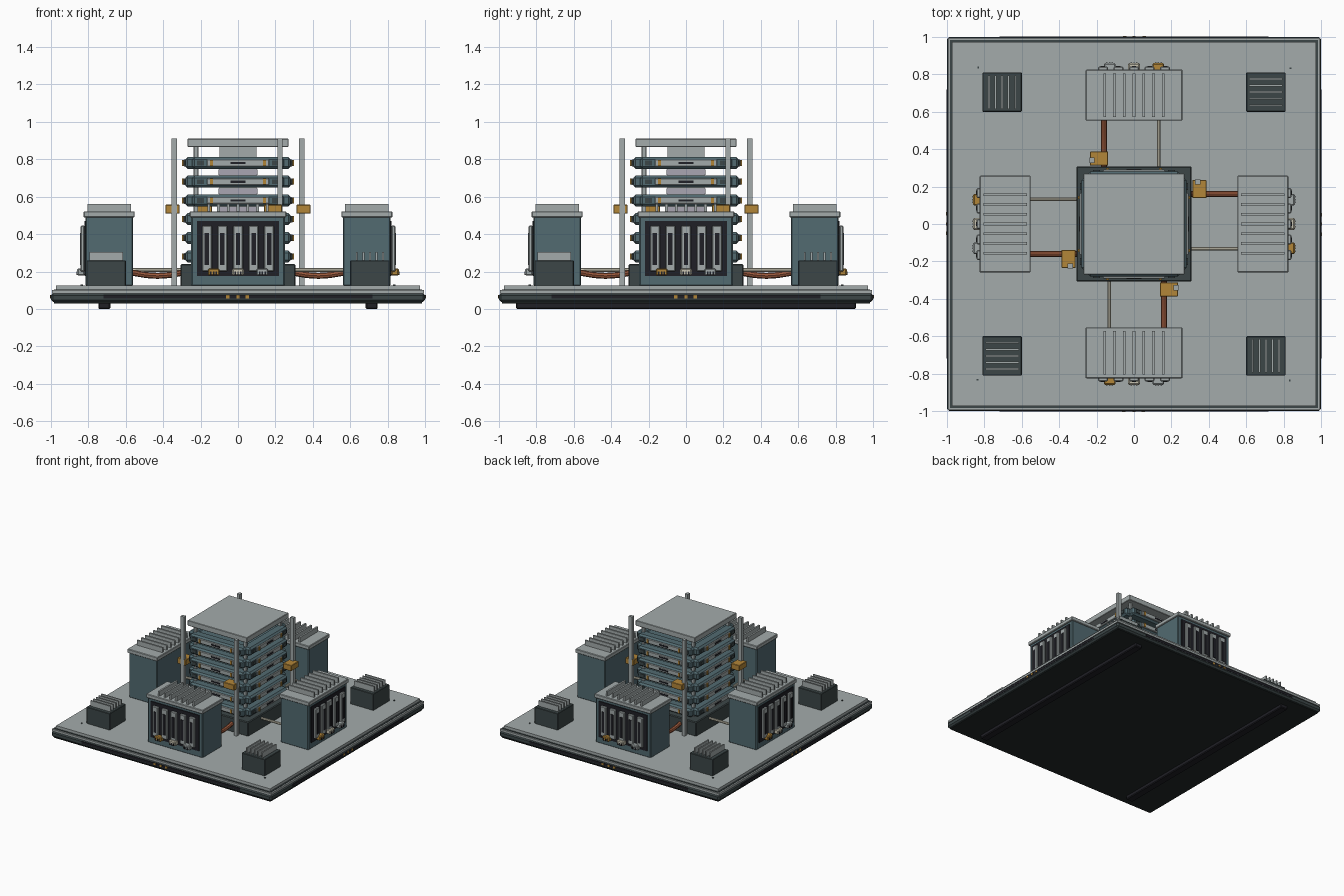
import bpy, bmesh, math
from mathutils import Matrix, Vector

if "Cube" in bpy.data.objects:
    bpy.data.objects.remove(bpy.data.objects["Cube"])

COLOURS = {
    "light_grey": (0.37, 0.41, 0.41), "teal": (0.085, 0.145, 0.165),
    "dark_slate": (0.045, 0.062, 0.064), "underside": (0.016, 0.022, 0.022),
    "black": (0.014, 0.014, 0.019), "copper": (0.33, 0.10, 0.045),
    "gold": (0.45, 0.24, 0.04), "cream": (0.58, 0.55, 0.44),
    "pale_lilac": (0.40, 0.38, 0.45),
}
MATS = {}
for name, rgb in COLOURS.items():
    MATS[name] = bpy.data.materials.new(name)
    MATS[name].diffuse_color = (*rgb, 1)


class Part:
    """Collects boxes into one object; turns=4 repeats them on all four sides."""

    def __init__(self, name, mat, turns=4):
        self.name, self.mat, self.turns = name, mat, turns
        self.bm = bmesh.new()

    def box(self, x0, x1, y0, y1, z0, z1, bevel=0.0):
        for k in range(self.turns):
            m = (Matrix.Rotation(k * math.pi / 2, 4, 'Z')
                 @ Matrix.Translation(((x0 + x1) / 2, (y0 + y1) / 2, (z0 + z1) / 2))
                 @ Matrix.Diagonal((x1 - x0, y1 - y0, z1 - z0, 1)))
            vs = bmesh.ops.create_cube(self.bm, size=1, matrix=m)["verts"]
            if bevel:
                es = list({e for v in vs for e in v.link_edges})
                bmesh.ops.bevel(self.bm, geom=es, offset=bevel, segments=1,
                                affect='EDGES', profile=0.5)
        return self

    def square(self, h, z0, z1, bevel=0.0):
        return self.box(-h, h, -h, h, z0, z1, bevel)

    def done(self):
        me = bpy.data.meshes.new(self.name)
        self.bm.to_mesh(me)
        self.bm.free()
        me.materials.append(MATS[self.mat])
        ob = bpy.data.objects.new(self.name, me)
        bpy.context.collection.objects.link(ob)


def tube(name, pts, radius, mat):
    """Round pipe along a path, repeated on the four sides."""
    cu = bpy.data.curves.new(name, 'CURVE')
    cu.dimensions, cu.bevel_depth, cu.bevel_resolution = '3D', radius, 2
    cu.use_fill_caps = True
    for k in range(4):
        r = Matrix.Rotation(k * math.pi / 2, 3, 'Z')
        sp = cu.splines.new('POLY')
        sp.points.add(len(pts) - 1)
        for p, co in zip(sp.points, pts):
            p.co = (*(r @ Vector(co)), 1)
    cu.materials.append(MATS[mat])
    bpy.context.collection.objects.link(bpy.data.objects.new(name, cu))


# Base plate, rim and runners
Part("base_tray", "dark_slate", 1).square(1.0, 0.036, 0.085, 0.012).done()
Part("base_bottom", "underside", 1).square(0.985, 0.028, 0.04).done()
Part("base_rim", "light_grey", 1).square(0.995, 0.083, 0.1).done()
Part("rim_seam", "dark_slate", 1).square(0.983, 0.095, 0.103).done()
Part("deck", "light_grey", 1).square(0.972, 0.1, 0.125).done()
runners = Part("runner", "black", 1)
for s in (-1, 1):
    runners.box(s * 0.715 - 0.032, s * 0.715 + 0.032, -0.91, 0.91, 0, 0.034, 0.006)
runners.done()
Part("edge_slot", "black").box(-0.72, 0.72, -1.002, -0.99, 0.055, 0.075).done()
lamps = Part("edge_lamp", "gold")
for x in (-0.055, 0, 0.05):
    lamps.box(x - 0.009, x + 0.009, -1.004, -0.99, 0.057, 0.074)
lamps.done()

# Central tower: foot, column, corner posts and cap
Part("tower_foot", "dark_slate", 1).square(0.308, 0.12, 0.24, 0.006).done()
Part("tower_column", "light_grey", 1).square(0.1, 0.23, 0.87).done()
sleeves = Part("column_sleeve", "pale_lilac", 1)
for i in range(5):
    sleeves.square(0.103, 0.315 + i * 0.1, 0.345 + i * 0.1)
sleeves.done()
Part("tower_post", "light_grey").box(0.215, 0.235, -0.235, -0.215, 0.23, 0.87).done()
Part("tower_cap", "light_grey", 1).square(0.27, 0.866, 0.91, 0.003).done()

# Stacked tower tiers with a face unit on each side
core = Part("tier_core", "teal", 1)
units = Part("tier_unit", "teal")
plates = Part("tier_faceplate", "light_grey")
slots = Part("tier_slot", "black")
clips = Part("tier_clip", "gold")
ends = Part("tier_end_block", "dark_slate")
for i in range(6):
    z = 0.28 + i * 0.1
    core.square(0.235, z - 0.025, z + 0.025)
    units.box(-0.245, 0.245, -0.282, -0.2, z - 0.032, z + 0.032, 0.013)
    plates.box(-0.165, 0.165, -0.292, -0.27, z - 0.018, z + 0.018, 0.003)
    slots.box(-0.04, 0.04, -0.295, -0.28, z - 0.006, z + 0.006)
    for s in (-1, 1):
        clips.box(s * 0.142 - 0.007, s * 0.142 + 0.007, -0.299, -0.28, z - 0.016, z + 0.016)
        ends.box(s * 0.2 - 0.018, s * 0.2 + 0.018, -0.288, -0.27, z - 0.013, z + 0.013)
for p in (core, units, plates, slots, clips, ends):
    p.done()

# Side modules: body, lid, cooling fins
Part("module_body", "teal").box(-0.25, 0.25, -0.815, -0.562, 0.122, 0.495, 0.006).done()
Part("module_lid", "light_grey").box(-0.258, 0.258, -0.826, -0.553, 0.49, 0.522, 0.004).done()
fins = Part("module_fin", "light_grey")
for i in range(7):
    x = (i - 3) * 0.052
    fins.box(x - 0.007, x + 0.007, -0.805, -0.572, 0.52, 0.562)
fins.done()

# Module fronts: dark panel, five cartridges, three connectors
Part("module_panel", "black").box(-0.22, 0.22, -0.822, -0.81, 0.175, 0.47).done()
carts = Part("cartridge", "light_grey")
cslots = Part("cartridge_slot", "black")
for i in range(5):
    x = (i - 2) * 0.083
    carts.box(x - 0.026, x + 0.026, -0.842, -0.82, 0.2, 0.445, 0.005)
    cslots.box(x - 0.012, x + 0.012, -0.846, -0.84, 0.235, 0.405)
carts.done()
cslots.done()
teeth = Part("connector_tooth", "black")
for x, mat in ((-0.13, "gold"), (0, "cream"), (0.13, "light_grey")):
    Part("connector_" + mat, mat).box(x - 0.031, x + 0.031, -0.86, -0.82,
                                      0.178, 0.216, 0.006).done()
    for j in (-1, 0, 1):
        teeth.box(x + j * 0.015 - 0.004, x + j * 0.015 + 0.004, -0.863, -0.85, 0.18, 0.2)
teeth.done()

# Corner heat sinks and deck screws
Part("corner_box", "dark_slate").box(-0.81, -0.6, -0.81, -0.6, 0.122, 0.26, 0.003).done()
cfins = Part("corner_fin", "light_grey")
for i in range(5):
    y = -0.705 + (i - 2) * 0.035
    cfins.box(-0.795, -0.615, y - 0.005, y + 0.005, 0.255, 0.305)
cfins.done()
Part("deck_screw", "dark_slate").box(-0.842, -0.832, -0.838, -0.828, 0.12, 0.13).done()

# Risers with gold clamps beside the tower
Part("riser", "light_grey").box(0.212, 0.238, -0.355, -0.325, 0.122, 0.91).done()
clamp = Part("riser_clamp", "gold")
clamp.box(0.138, 0.21, -0.388, -0.312, 0.51, 0.557, 0.003)
clamp.box(0.2, 0.235, -0.388, -0.312, 0.51, 0.557, 0.003)
clamp.done()

# Pipes between modules and tower
copper = [(0.16, -0.57 + 0.28 * t / 8,
           0.195 - 0.018 * math.sin(math.pi * t / 8)) for t in range(9)]
tube("copper_pipe", copper, 0.016, "copper")
tube("pale_pipe", [(-0.133, -0.57, 0.208), (-0.133, -0.3, 0.208)], 0.01, "cream")
for ob in list(bpy.data.objects):
    if ob.type == 'CURVE':
        bpy.context.view_layer.objects.active = ob
        ob.select_set(True)
        bpy.ops.object.convert(target='MESH')
        bpy.ops.object.shade_smooth_by_angle()
        bpy.context.view_layer.objects.active.select_set(False)

for m in bpy.data.materials:
    if m.users and not m.is_grease_pencil:
        m.use_nodes = True
        m.node_tree.nodes["Principled BSDF"].inputs["Base Color"].default_value = m.diffuse_color
